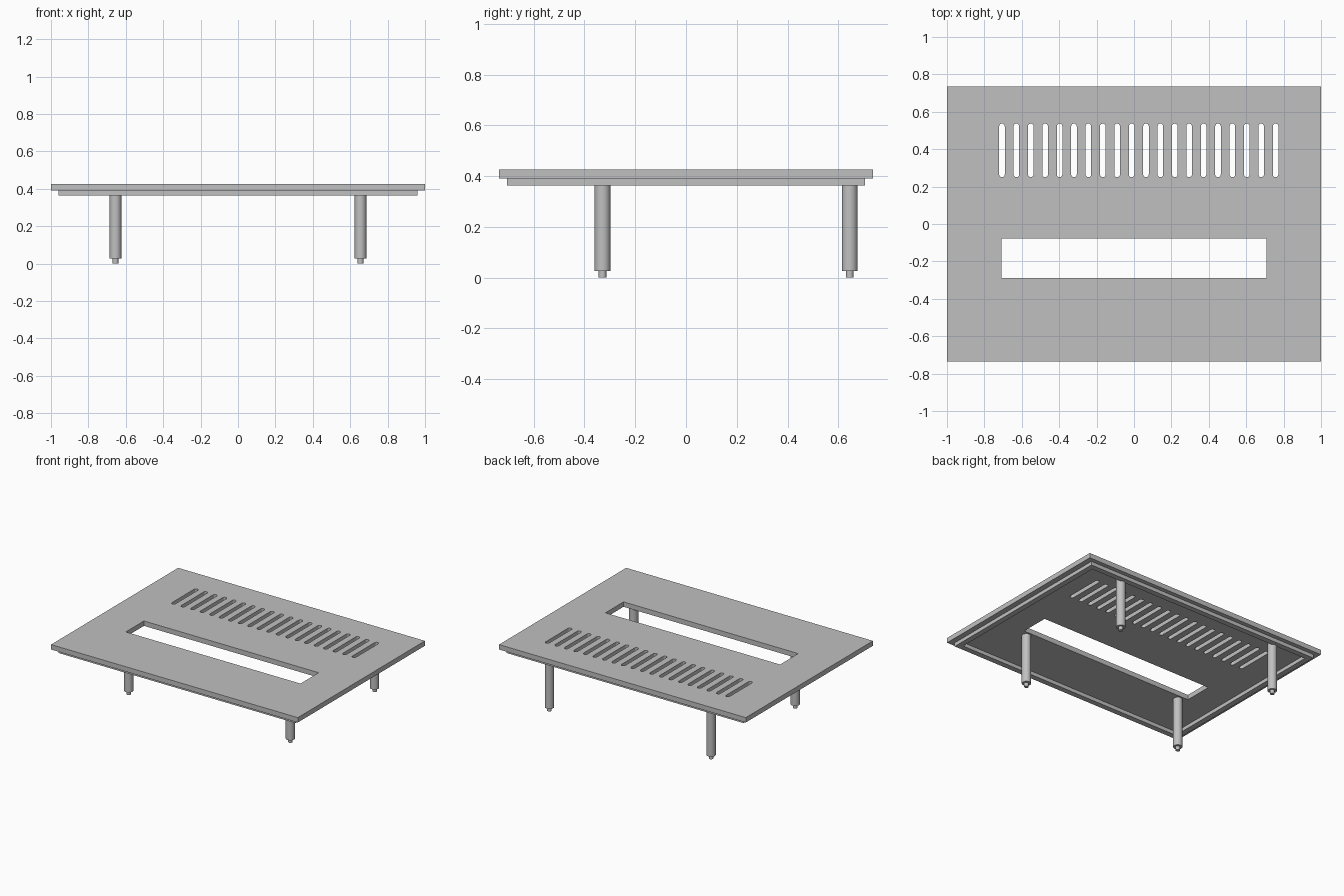
import bpy
import bmesh
import math

if "Cube" in bpy.data.objects:
    bpy.data.objects.remove(bpy.data.objects["Cube"], do_unlink=True)

# One grey metal for everything
GREY = (0.53, 0.53, 0.53, 1)
metal = bpy.data.materials.new("grey metal")
metal.use_nodes = True
metal.diffuse_color = GREY
metal.node_tree.nodes["Principled BSDF"].inputs["Base Color"].default_value = GREY


def add_mesh(name, mesh):
    mesh.materials.clear()
    mesh.materials.append(metal)
    obj = bpy.data.objects.new(name, mesh)
    bpy.context.collection.objects.link(obj)
    return obj


def rectangle(x0, x1, y0, y1):
    return [(x0, y0), (x1, y0), (x1, y1), (x0, y1)]


def slot(x, y0, y1, r, steps=8):
    """Upright outline with half-round ends."""
    arc = [math.pi * i / steps for i in range(steps + 1)]
    top = [(x + r * math.cos(a), y1 - r + r * math.sin(a)) for a in arc]
    low = [(x - r * math.cos(a), y0 + r - r * math.sin(a)) for a in arc]
    return top + low


def sheet(name, outlines, z0, z1):
    """Extruded flat sheet; outlines after the first are holes."""
    curve = bpy.data.curves.new(name, "CURVE")
    curve.dimensions = "2D"
    curve.fill_mode = "BOTH"
    curve.extrude = (z1 - z0) / 2
    for points in outlines:
        spline = curve.splines.new("POLY")
        spline.points.add(len(points) - 1)
        for p, (x, y) in zip(spline.points, points):
            p.co = (x, y, 0, 1)
        spline.use_cyclic_u = True
    helper = bpy.data.objects.new(name + " outline", curve)
    bpy.context.collection.objects.link(helper)
    deps = bpy.context.evaluated_depsgraph_get()
    mesh = bpy.data.meshes.new_from_object(helper.evaluated_get(deps))
    bpy.data.objects.remove(helper, do_unlink=True)
    # Weld the caps to the walls and keep every face flat
    bm = bmesh.new()
    bm.from_mesh(mesh)
    bmesh.ops.remove_doubles(bm, verts=bm.verts, dist=0.0001)
    bmesh.ops.recalc_face_normals(bm, faces=bm.faces)
    for f in bm.faces:
        f.smooth = False
    bm.to_mesh(mesh)
    bm.free()
    obj = add_mesh(name, mesh)
    obj.location.z = (z0 + z1) / 2
    return obj


# Top plate with a wide window and a row of vent slots
window = rectangle(-0.708, 0.708, -0.288, -0.078)
vents = [slot(-0.706 + 0.077 * i, 0.25, 0.537, 0.015) for i in range(20)]
sheet("top_plate", [rectangle(-1, 1, -0.736, 0.736), window] + vents, 0.39, 0.426)

# Raised rim under the plate
sheet("under_rim", [rectangle(-0.96, 0.96, -0.705, 0.705),
                    rectangle(-0.92, 0.92, -0.665, 0.665)], 0.363, 0.39)


# Stepped round legs
def leg(name, x, y):
    profile = [(0, 0), (0.015, 0), (0.015, 0.026), (0.031, 0.026), (0.031, 0.39), (0, 0.39)]
    bm = bmesh.new()
    verts = [bm.verts.new((r, 0, z)) for r, z in profile]
    edges = [bm.edges.new(pair) for pair in zip(verts, verts[1:])]
    bmesh.ops.spin(bm, geom=verts + edges, cent=(0, 0, 0), axis=(0, 0, 1),
                   angle=math.tau, steps=32)
    bmesh.ops.remove_doubles(bm, verts=bm.verts, dist=0.0001)
    bmesh.ops.recalc_face_normals(bm, faces=bm.faces)
    mesh = bpy.data.meshes.new(name)
    bm.to_mesh(mesh)
    bm.free()
    obj = add_mesh(name, mesh)
    obj.location = (x, y, 0)
    bpy.ops.object.select_all(action="DESELECT")
    obj.select_set(True)
    bpy.context.view_layer.objects.active = obj
    bpy.ops.object.shade_smooth_by_angle(angle=math.radians(30))


for side, x in (("left", 0.655), ("right", -0.655)):
    leg("front_leg_" + side, x, -0.329)
    leg("back_leg_" + side, x, 0.645)
